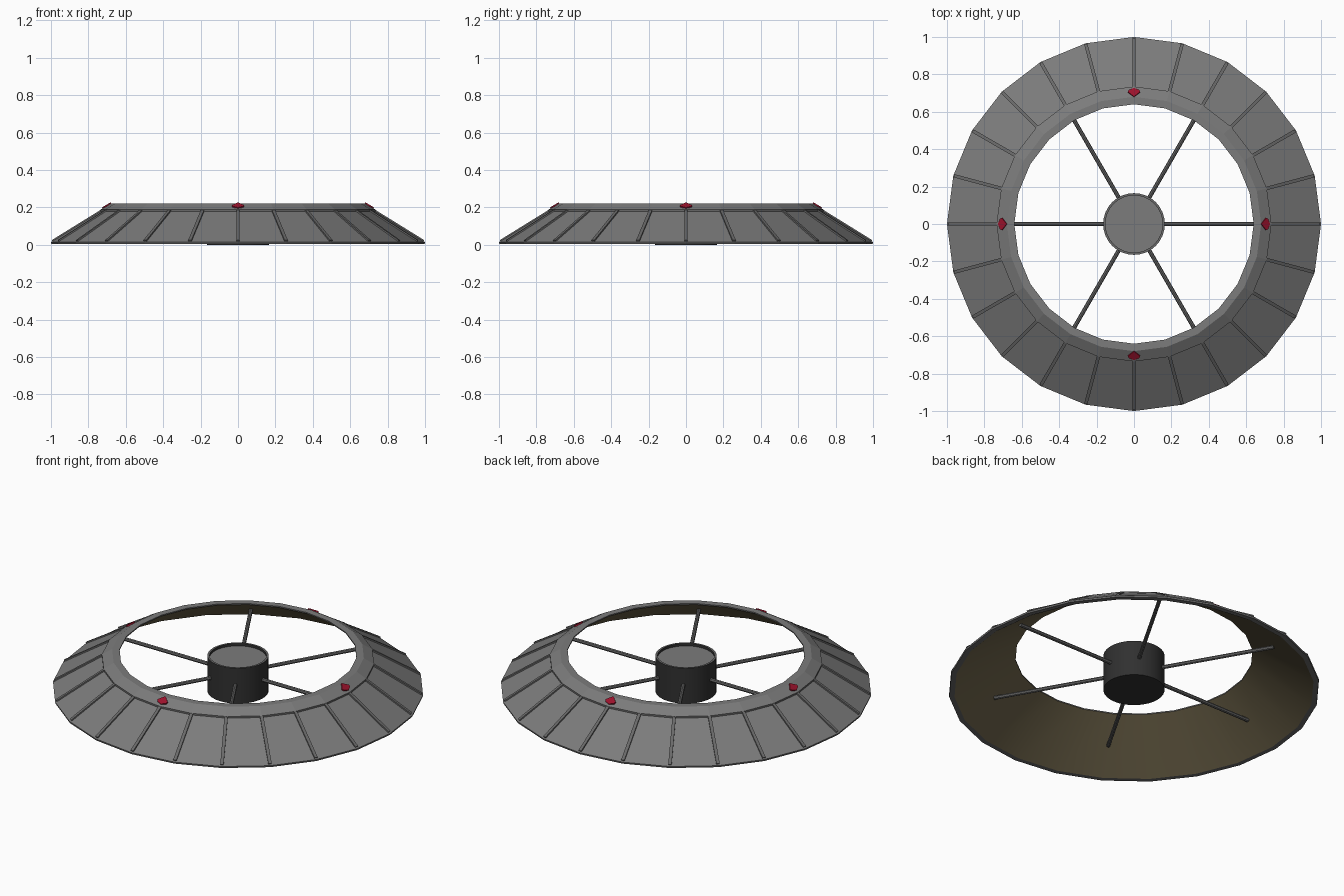
import bpy, bmesh, math
from mathutils import Vector, Matrix

if "Cube" in bpy.data.objects:
    bpy.data.objects.remove(bpy.data.objects["Cube"])

SIDES = 24


def mat(name, r, g, b):
    m = bpy.data.materials.new(name)
    m.diffuse_color = (r, g, b, 1)
    m.use_nodes = True
    m.node_tree.nodes["Principled BSDF"].inputs["Base Color"].default_value = m.diffuse_color
    return m


GREY = mat("panel grey", 0.20, 0.20, 0.20)
TRIM = mat("trim grey", 0.14, 0.14, 0.14)
DARK = mat("charcoal", 0.03, 0.03, 0.03)
BROWN = mat("lining brown", 0.16, 0.13, 0.07)
RED = mat("marker red", 0.33, 0.006, 0.025)


def finish(name, bm, mats):
    me = bpy.data.meshes.new(name)
    bm.to_mesh(me)
    bm.free()
    for m in mats:
        me.materials.append(m)
    ob = bpy.data.objects.new(name, me)
    bpy.context.collection.objects.link(ob)
    return ob


def lathe(name, profile, n, mats, idx=None, smooth=()):
    """Spin an (r, z) profile about z; idx gives a material per band."""
    bm = bmesh.new()
    rings = [[bm.verts.new((r * math.cos(2 * math.pi * j / n),
                            r * math.sin(2 * math.pi * j / n), z))
              for j in range(n)] for r, z in profile]
    for i in range(len(profile) - 1):
        for j in range(n):
            k = (j + 1) % n
            f = bm.faces.new((rings[i][j], rings[i][k], rings[i + 1][k], rings[i + 1][j]))
            f.material_index = idx[i] if idx else 0
            f.smooth = i in smooth
    bmesh.ops.remove_doubles(bm, verts=bm.verts, dist=1e-5)
    return finish(name, bm, mats)


def spin(a):
    return Matrix.Rotation(a, 4, 'Z')


# sloped outer shell with bottom edge, stepped lip and flat top rim
lathe("outer_shell",
      [(0.97, 0.004), (0.998, 0.004), (1.0, 0.014), (0.735, 0.178), (0.735, 0.188),
       (0.68, 0.221), (0.64, 0.221), (0.64, 0.214)],
      SIDES, [GREY, TRIM], [1, 1, 0, 1, 0, 0, 1])

# brown inner lining
lathe("inner_lining", [(0.64, 0.214), (0.97, 0.004)], SIDES, [BROWN], None, (0,))

# ribs along the panel seams
bm = bmesh.new()
p, q = Vector((0.73, 0, 0.181)), Vector((0.992, 0, 0.019))
d = (q - p).normalized()
up = Vector((-d.z, 0, d.x))
frame = Matrix((d, Vector((0, 1, 0)), up)).transposed().to_4x4()
for k in range(SIDES):
    m = (spin(2 * math.pi * k / SIDES) @ Matrix.Translation((p + q) / 2) @ frame
         @ Matrix.Diagonal(((q - p).length, 0.018, 0.014, 1)))
    bmesh.ops.create_cube(bm, size=1, matrix=m)
finish("panel_ribs", bm, [TRIM])

# central hub: dark drum, raised rim, recessed cap
hub = lathe("hub", [(0, 0), (0.165, 0), (0.165, 0.21), (0.153, 0.21), (0.153, 0.195), (0, 0.195)],
            32, [DARK, TRIM, GREY], [0, 0, 1, 0, 2])
bpy.context.view_layer.objects.active = hub
hub.select_set(True)
bpy.ops.object.shade_smooth_by_angle(angle=math.radians(30))

# six round spokes from the hub into the shell
bm = bmesh.new()
for k in range(6):
    m = (spin(k * math.pi / 3) @ Matrix.Translation((0.475, 0, 0.108))
         @ Matrix.Rotation(math.pi / 2, 4, 'Y'))
    bmesh.ops.create_cone(bm, cap_ends=True, segments=8, radius1=0.011, radius2=0.011,
                          depth=0.65, matrix=m)
finish("spokes", bm, [TRIM])

# four red arrow markers lying on the lip, pointing inwards
bm = bmesh.new()
d = Vector((0.055, 0, -0.033)).normalized()
up = Vector((-d.z, 0, d.x))
frame = Matrix((d, Vector((0, 1, 0)), up)).transposed().to_4x4()
shape = [(-0.03, 0), (0.0, -0.033), (0.012, -0.028), (0.024, 0), (0.012, 0.028), (0.0, 0.033)]
for k in range(4):
    m = spin(k * math.pi / 2) @ Matrix.Translation((0.704, 0, 0.2066)) @ frame
    lo = [bm.verts.new(m @ Vector((x, y, -0.002))) for x, y in shape]
    hi = [bm.verts.new(m @ Vector((x, y, 0.006))) for x, y in shape]
    bm.faces.new(hi)
    bm.faces.new(lo[::-1])
    for i in range(6):
        j = (i + 1) % 6
        bm.faces.new((lo[i], lo[j], hi[j], hi[i]))
finish("arrow_markers", bm, [RED])
